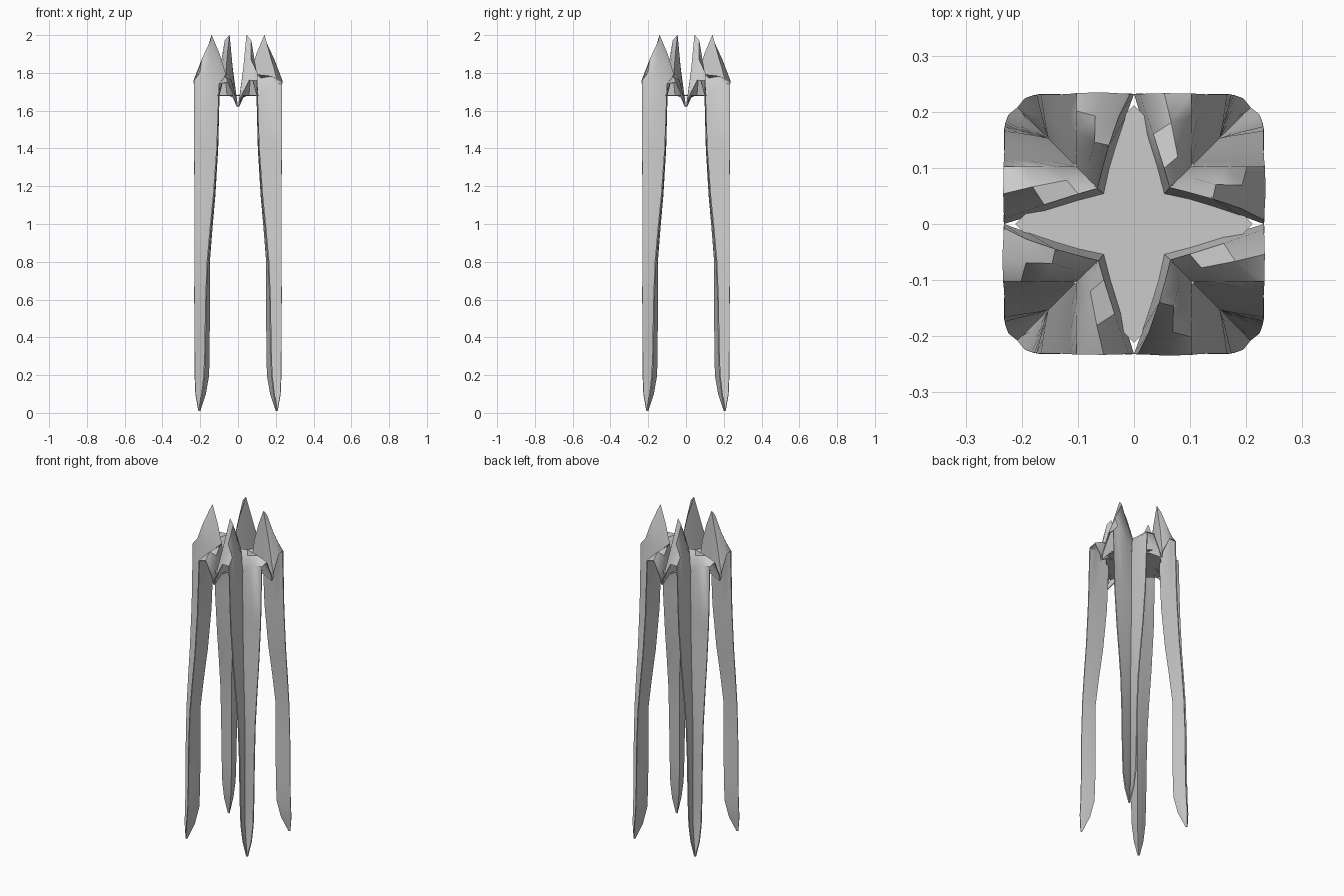
import bpy, bmesh, math
from mathutils import Matrix

if "Cube" in bpy.data.objects:
    bpy.data.objects.remove(bpy.data.objects["Cube"])

# Crown rows of one corner shard: tall blade, inner fold, low wing
crown = [
    # foot of the inner wall, on the star outline
    [(.232, .003, 1.62), (.19, .018, 1.67), (.14, .035, 1.68), (.10, .047, 1.68),
     (.056, .056, 1.68), (.045, .10, 1.68), (.025, .16, 1.67), (.003, .232, 1.62)],
    # rim with the peak
    [(.232, .010, 1.66), (.19, .030, 1.82), (.14, .046, 2.0), (.10, .057, 1.90),
     (.066, .066, 1.79), (.055, .10, 1.79), (.037, .16, 1.76), (.012, .232, 1.66)],
    # shoulder
    [(.232, .060, 1.76), (.19, .068, 1.87), (.145, .068, 1.97), (.11, .078, 1.84),
     (.083, .083, 1.75), (.076, .12, 1.77), (.066, .18, 1.78), (.055, .232, 1.75)],
    # top of the leg
    [(.232, .100, 1.76), (.20, .100, 1.80), (.165, .100, 1.78), (.13, .100, 1.72),
     (.100, .100, 1.68), (.100, .14, 1.71), (.100, .19, 1.74), (.100, .232, 1.74)],
]

# Leg levels: height, inner fold position, outer edge, end of each arm
levels = [(1.40, .107, .232, .112), (1.15, .122, .231, .130), (.98, .137, .231, .147),
          (.80, .151, .231, .163), (.60, .151, .231, .171), (.35, .152, .230, .175),
          (.20, .155, .229, .180), (.10, .172, .225, .192), (.01, .202, .209, .205)]


def leg_row(z, a, e, b):
    def arm(t):
        return a + (e - a) * t, a + (b - a) * t
    row = [(*arm(t), z) for t in (1, .75, .5, .25, 0)]
    return row + [(*reversed(arm(t)), z) for t in (.33, .67, 1)]


def make_shard(name, turn):
    rows = crown + [leg_row(*lv) for lv in levels]
    bm = bmesh.new()
    grid = [[bm.verts.new(p) for p in row] for row in rows]
    for r0, r1 in zip(grid, grid[1:]):
        for i in range(len(r0) - 1):
            bm.faces.new((r0[i], r0[i + 1], r1[i + 1], r1[i]))
    bmesh.ops.recalc_face_normals(bm, faces=bm.faces)
    bm.transform(Matrix.Rotation(turn, 4, 'Z'))
    me = bpy.data.meshes.new(name)
    bm.to_mesh(me)
    bm.free()
    ob = bpy.data.objects.new(name, me)
    bpy.context.collection.objects.link(ob)
    sol = ob.modifiers.new("thickness", 'SOLIDIFY')
    sol.thickness = .006
    sol.offset = 0
    bpy.context.view_layer.objects.active = ob
    ob.select_set(True)
    bpy.ops.object.modifier_apply(modifier=sol.name)
    bpy.ops.object.shade_smooth_by_angle(angle=math.radians(50))
    ob.select_set(False)


# Four folded leg shards around the centre
for k, label in enumerate(("back_right", "back_left", "front_left", "front_right")):
    make_shard("leg_shard_" + label, k * math.pi / 2)

# Thin diamond top plate held between the shards
bpy.ops.mesh.primitive_cylinder_add(vertices=4, radius=.212, depth=.004,
                                    location=(0, 0, 1.68))
plate = bpy.context.object
plate.name = "diamond_plate"
